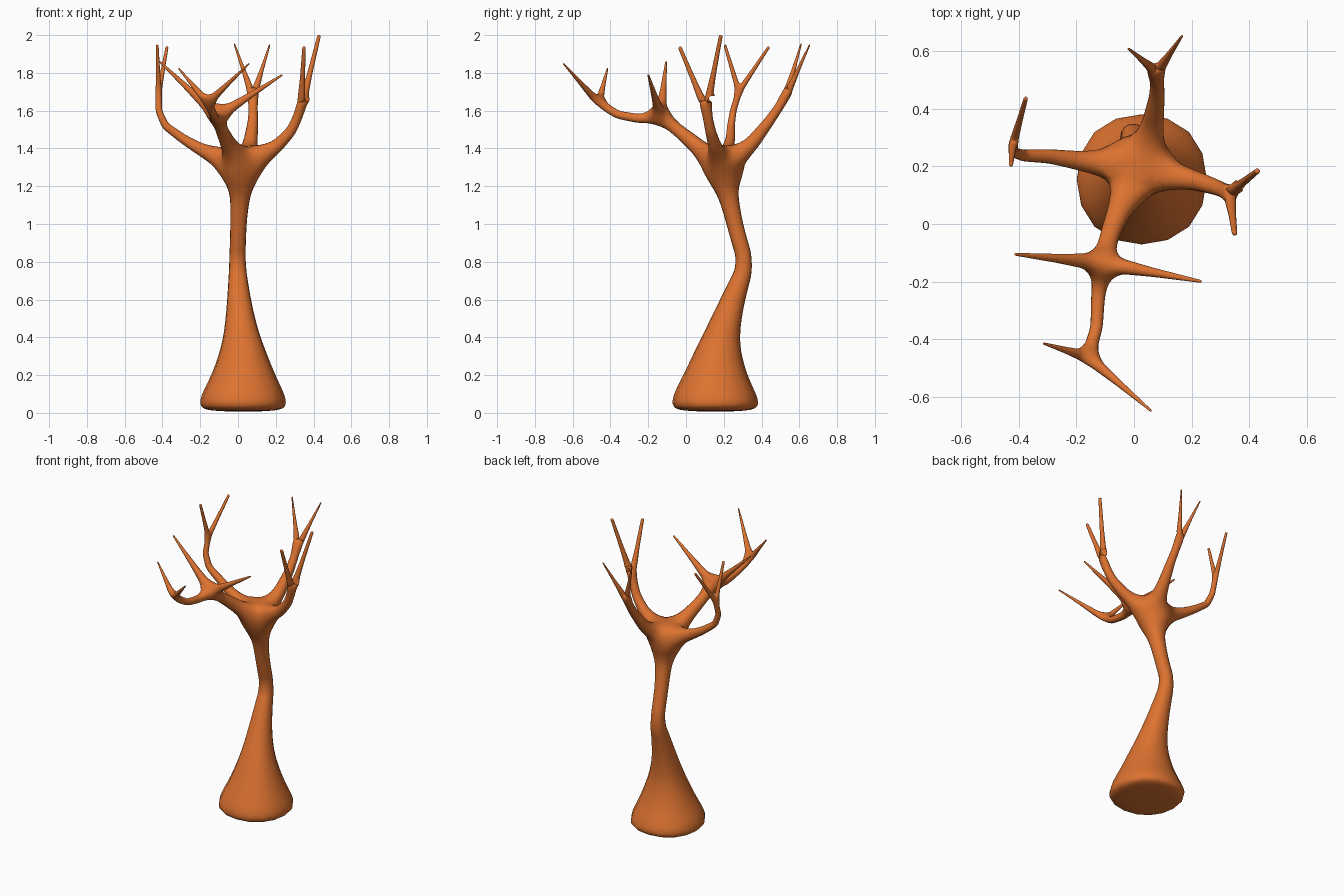
import bpy
from mathutils import Vector

# Skeleton of the tree: joints (position + thickness) and the bones joining them
joints, radii, bones = [], [], []


def grow(parent, points):
    """Add a chain of (x, y, z, radius) joints and return the last index."""
    for x, y, z, r in points:
        joints.append(Vector((x, y, z)))
        radii.append(r)
        index = len(joints) - 1
        if parent is not None:
            bones.append((parent, index))
        parent = index
    return parent


def twig(fork, tip, tip_radius, base_radius=0.019):
    """Straight tapering twig from a fork to its tip."""
    a, b = joints[fork], Vector(tip)
    chain = []
    for t in (0.5, 0.95, 1.0):
        p = a.lerp(b, t)
        chain.append((*p, base_radius + (tip_radius - base_radius) * t))
    grow(fork, chain)


# Trunk, from the flared foot to the crown
hub = grow(None, [
    (0.027, 0.155, 0.006, 0.03), (0.027, 0.155, 0.011, 0.20),
    (0.027, 0.155, 0.03, 0.25), (0.027, 0.155, 0.085, 0.248),
    (0.028, 0.16, 0.19, 0.188), (0.025, 0.17, 0.30, 0.142),
    (0.019, 0.188, 0.40, 0.106), (0.010, 0.222, 0.52, 0.080),
    (0.003, 0.264, 0.64, 0.063), (-0.002, 0.305, 0.75, 0.050),
    (-0.003, 0.306, 0.83, 0.046), (0.0, 0.28, 0.92, 0.046),
    (0.003, 0.256, 1.01, 0.047), (0.008, 0.235, 1.10, 0.052),
    (0.02, 0.19, 1.30, 0.080)])

# Right limb
fork = grow(hub, [(0.20, 0.155, 1.405, 0.038), (0.28, 0.13, 1.49, 0.030),
                  (0.332, 0.108, 1.60, 0.026)])
twig(fork, (0.43, 0.185, 2.0), 0.010)
twig(fork, (0.35, -0.035, 1.94), 0.010)

# Left limb
fork = grow(hub, [(-0.19, 0.22, 1.39, 0.036), (-0.29, 0.235, 1.45, 0.027),
                  (-0.385, 0.238, 1.52, 0.022), (-0.42, 0.25, 1.60, 0.019),
                  (-0.42, 0.28, 1.70, 0.017)])
twig(fork, (-0.375, 0.44, 1.94), 0.008, 0.015)
twig(fork, (-0.428, 0.205, 1.95), 0.008, 0.015)

# Rear limb
fork = grow(hub, [(0.065, 0.345, 1.42, 0.042), (0.08, 0.445, 1.55, 0.029),
                  (0.08, 0.527, 1.67, 0.024)])
twig(fork, (-0.02, 0.61, 1.955), 0.004)
twig(fork, (0.168, 0.655, 1.95), 0.004)

# Front limb, with two side twigs and a forked end
fork = grow(hub, [(-0.05, 0.05, 1.42, 0.045), (-0.085, -0.04, 1.495, 0.036),
                  (-0.108, -0.135, 1.57, 0.036)])
twig(fork, (-0.415, -0.105, 1.86), 0.005, 0.030)
twig(fork, (0.235, -0.20, 1.79), 0.005, 0.030)
fork = grow(fork, [(-0.125, -0.25, 1.558, 0.026), (-0.13, -0.36, 1.578, 0.023),
                   (-0.16, -0.462, 1.64, 0.025)])
twig(fork, (0.06, -0.65, 1.85), 0.004, 0.021)
twig(fork, (-0.315, -0.415, 1.825), 0.004, 0.021)

# Skin the skeleton into one smooth tree
mesh = bpy.data.meshes.new("tree")
mesh.from_pydata([tuple(j) for j in joints], bones, [])
tree = bpy.data.objects.new("bare_tree", mesh)
bpy.context.collection.objects.link(tree)
skin = tree.modifiers.new("Skin", 'SKIN')
skin.use_smooth_shade = True
for i, (sv, r) in enumerate(zip(mesh.skin_vertices[0].data, radii)):
    sv.radius = (r, r)
    sv.use_root = (i == 0)
sub = tree.modifiers.new("Subdivision", 'SUBSURF')
sub.levels = sub.render_levels = 2

# Orange bark
bark = bpy.data.materials.new("orange_bark")
bark.diffuse_color = (0.72, 0.17, 0.03, 1)
mesh.materials.append(bark)
